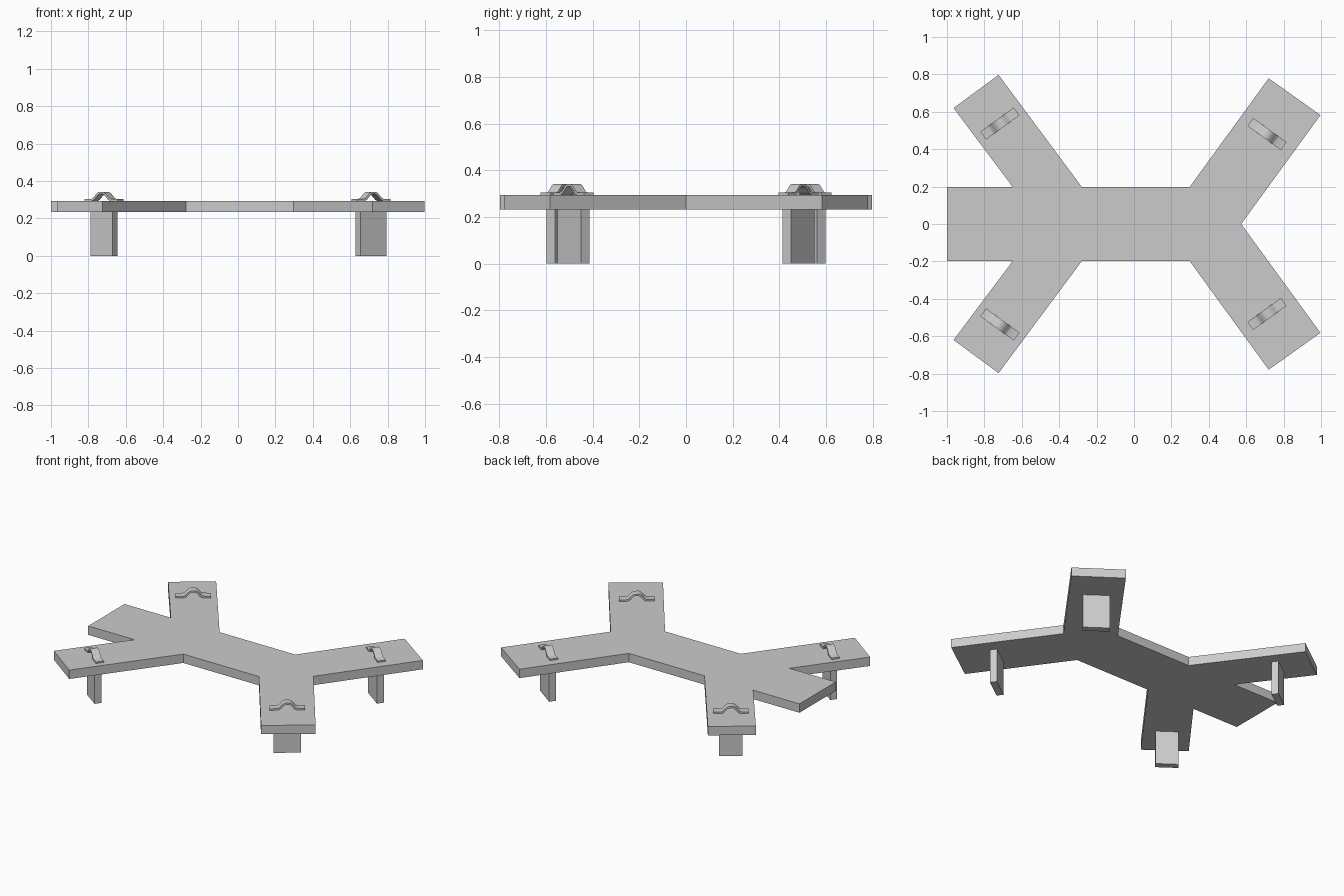
import bpy, bmesh
from math import radians
from mathutils import Vector, Matrix

if "Cube" in bpy.data.objects:
    bpy.data.objects.remove(bpy.data.objects["Cube"])

BOTTOM, TOP = 0.233, 0.294


def extruded(name, pts, depth, matrix=Matrix()):
    """Closed 2D outline extruded along local z, then placed by matrix."""
    bm = bmesh.new()
    face = bm.faces.new([bm.verts.new((x, y, 0)) for x, y in pts])
    new = bmesh.ops.extrude_face_region(bm, geom=[face])["geom"]
    bmesh.ops.translate(bm, vec=(0, 0, depth),
                        verts=[g for g in new if isinstance(g, bmesh.types.BMVert)])
    bmesh.ops.recalc_face_normals(bm, faces=bm.faces)
    bm.transform(matrix)
    me = bpy.data.meshes.new(name)
    bm.to_mesh(me)
    bm.free()
    ob = bpy.data.objects.new(name, me)
    bpy.context.collection.objects.link(ob)
    return ob


# Flat body: four splayed arms and a tail
half = [(-1, -0.197), (-0.648, -0.197), (-0.965, -0.62), (-0.724, -0.797),
        (-0.278, -0.197), (0.297, -0.197), (0.72, -0.779), (0.997, -0.582)]
outline = half + [(0.573, 0)] + [(x, -y) for x, y in reversed(half)]
extruded("body_plate", outline, TOP - BOTTOM, Matrix.Translation((0, 0, BOTTOM)))

# Strap profile: centre line of a flat band with a raised loop, given thickness
right = [(0.012, 0.042), (0.024, 0.036), (0.038, 0.022),
         (0.05, 0.010), (0.062, 0.005), (0.11, 0.004)]
line = [Vector((-x, z)) for x, z in reversed(right)] + [Vector(p) for p in right]
upper, lower = [], []
for i, p in enumerate(line):
    d = (line[min(i + 1, len(line) - 1)] - line[max(i - 1, 0)]).normalized()
    n = Vector((-d.y, d.x)) * 0.006
    upper.append(p + n)
    lower.append(p - n)
strap_profile = [tuple(p) for p in upper + lower[::-1]]

# Legs and strap loops, one of each per arm
STRAP_W = 0.052
for end, x, y, width, angle in (("right", 0.711, 0.481, 0.17, 36),
                                ("left", -0.717, 0.537, 0.146, -36)):
    for side, s in (("front", -1), ("back", 1)):
        rot = Matrix.Rotation(radians(-s * angle), 4, 'Z')
        place = Matrix.Translation((x, s * y, 0)) @ rot
        w, t = width / 2, 0.0225
        extruded(f"{side}_{end}_leg", [(-w, -t), (w, -t), (w, t), (-w, t)],
                 BOTTOM + 0.002, place)
        upright = (Matrix.Translation((0, STRAP_W / 2, TOP))
                   @ Matrix.Rotation(radians(90), 4, 'X'))
        strap = extruded(f"{side}_{end}_strap_loop", strap_profile, STRAP_W,
                         place @ upright)
        bpy.ops.object.select_all(action='DESELECT')
        strap.select_set(True)
        bpy.context.view_layer.objects.active = strap
        bpy.ops.object.shade_smooth_by_angle(angle=radians(40))
